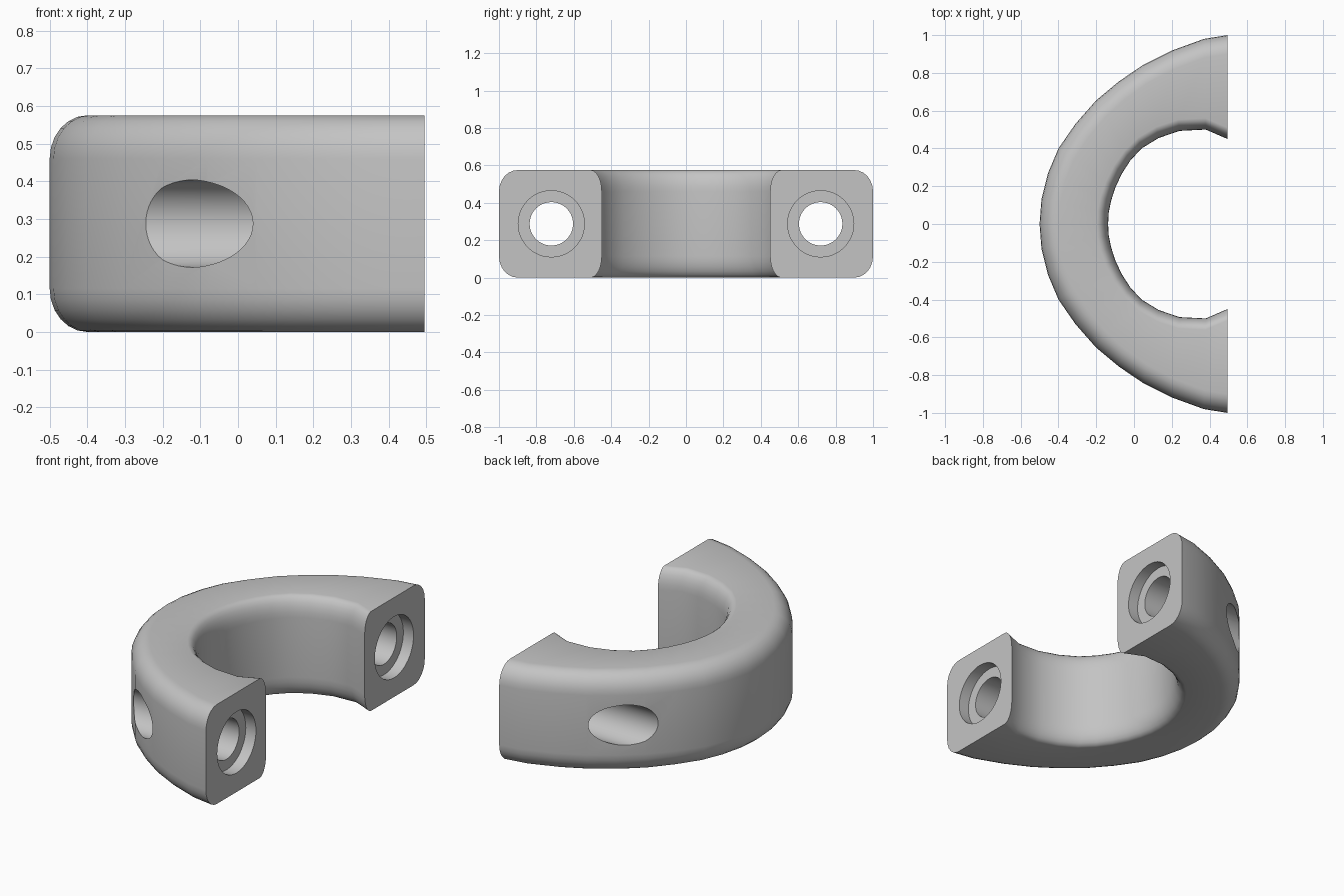
import bpy, bmesh, math
from mathutils import Vector

cube = bpy.data.objects.get("Cube")
if cube:
    bpy.data.objects.remove(cube, do_unlink=True)

HEIGHT = 0.575
FILLET_Z = 0.115

grey = bpy.data.materials.new("plain grey")
grey.use_nodes = True
colour = (0.55, 0.55, 0.55, 1)
grey.diffuse_color = colour
grey.node_tree.nodes["Principled BSDF"].inputs["Base Color"].default_value = colour

# Half outlines in plan, from the cut end to the middle of the arch
outer = [(.495, 1), (.37, .98), (.2, .918), (.05, .843), (-.08, .755), (-.2, .655),
         (-.31, .53), (-.4, .40), (-.455, .27), (-.49, .13), (-.5, 0)]
inner = [(.495, .45), (.38, .5), (.24, .493), (.13, .455), (.04, .40), (-.02, .335),
         (-.065, .265), (-.1, .19), (-.122, .12), (-.134, .06), (-.137, 0)]


def mirrored(points):
    return points + [(x, -y) for x, y in reversed(points[:-1])]


def section(a, b, steps=6):
    """Rounded section standing on the line from inner point a to outer point b."""
    a, b = Vector(a), Vector(b)
    along = (b - a).normalized()
    width = (b - a).length
    ring = []
    # corners: outer top, inner top, inner bottom, outer bottom
    for corner in range(4):
        is_outer, is_top = corner in (0, 3), corner < 2
        radius = 0.1 if is_outer else 0.06
        centre = width - radius if is_outer else radius
        z = HEIGHT - FILLET_Z if is_top else FILLET_Z
        for i in range(steps + 1):
            t = math.pi / 2 * (corner + i / steps)
            p = a + along * (centre + radius * math.cos(t))
            ring.append((p.x, p.y, z + FILLET_Z * math.sin(t)))
    return ring


# Curved clamp body: rounded sections joined around the arch
bm = bmesh.new()
rings = [[bm.verts.new(p) for p in section(a, b)]
         for a, b in zip(mirrored(inner), mirrored(outer))]
for r, s in zip(rings, rings[1:]):
    n = len(r)
    for i in range(n):
        j = (i + 1) % n
        bm.faces.new((r[i], r[j], s[j], s[i]))
bm.faces.new(rings[0])
bm.faces.new(rings[-1])
bmesh.ops.recalc_face_normals(bm, faces=bm.faces)
mesh = bpy.data.meshes.new("clamp_body")
bm.to_mesh(mesh)
bm.free()
mesh.materials.append(grey)
body = bpy.data.objects.new("clamp_body", mesh)
bpy.context.collection.objects.link(body)


def drill(radius, start, end, y):
    """Cut a round hole along x through the body."""
    bpy.ops.mesh.primitive_cylinder_add(
        vertices=48, radius=radius, depth=end - start,
        location=((start + end) / 2, y, HEIGHT / 2), rotation=(0, math.pi / 2, 0))
    cutter = bpy.context.object
    cutter.name = "hole_cutter"
    cutter.hide_render = True
    cutter.data.materials.append(grey)
    cut = body.modifiers.new("hole", "BOOLEAN")
    cut.operation = "DIFFERENCE"
    cut.solver = "EXACT"
    cut.object = cutter
    bpy.context.view_layer.objects.active = body
    bpy.ops.object.modifier_apply(modifier=cut.name)
    bpy.data.objects.remove(cutter, do_unlink=True)


# Bolt holes with a shallow counterbore in each end face
for side in (-1, 1):
    drill(0.116, -0.8, 0.8, side * 0.72)
    drill(0.177, 0.43, 0.8, side * 0.72)

# Smooth curves with crisp hole and end edges
bpy.ops.object.select_all(action="DESELECT")
body.select_set(True)
bpy.context.view_layer.objects.active = body
bpy.ops.object.shade_smooth_by_angle(angle=math.radians(35))
